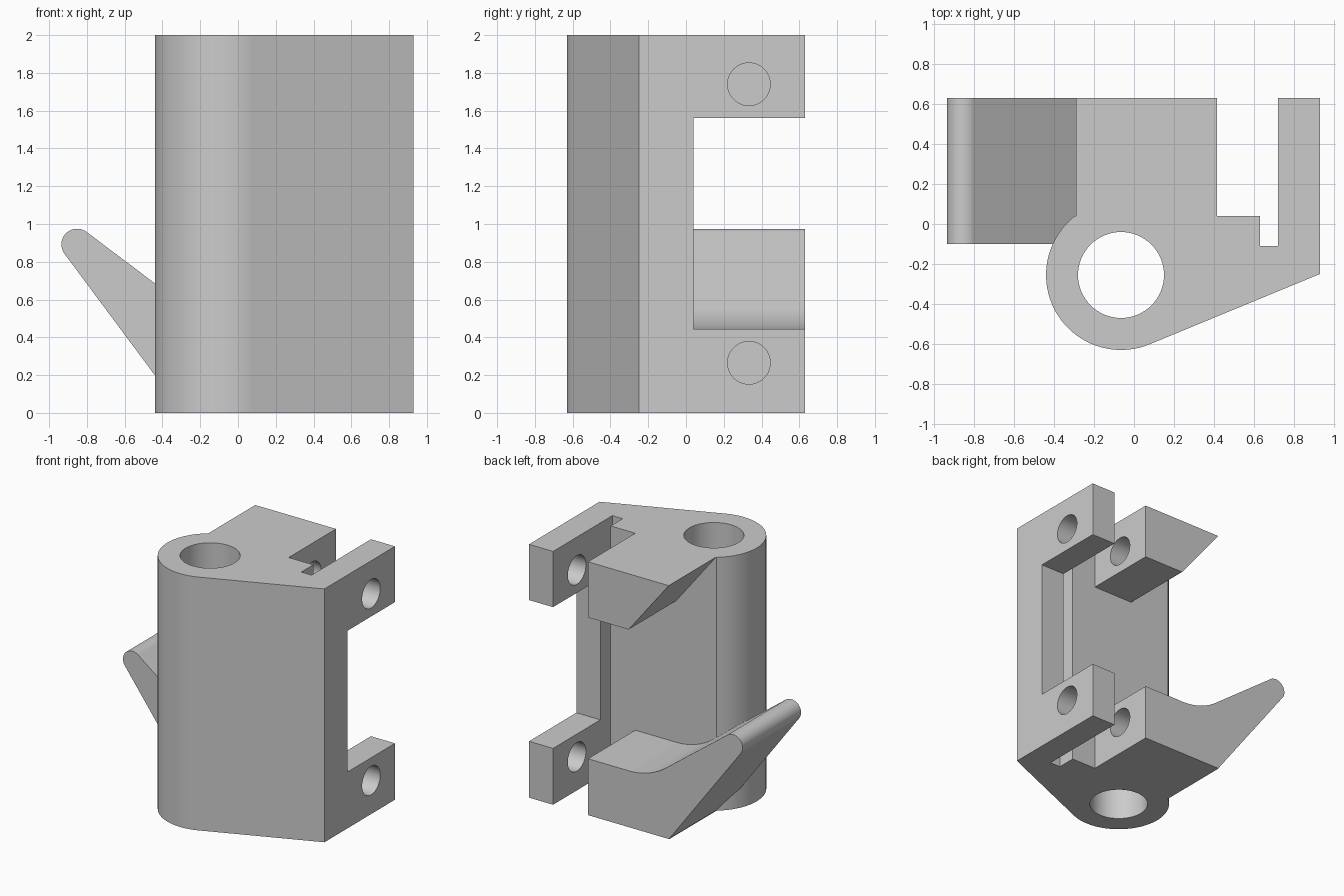
import bpy, bmesh
from math import radians, cos, sin, pi
from mathutils import Vector

if "Cube" in bpy.data.objects:
    bpy.data.objects.remove(bpy.data.objects["Cube"])

grey = bpy.data.materials.new("plain grey")
grey.use_nodes = True
colour = (0.6, 0.6, 0.6, 1)
grey.diffuse_color = colour
grey.node_tree.nodes["Principled BSDF"].inputs["Base Color"].default_value = colour


def arc(cx, cy, r, start, end, steps):
    """Points on an arc, angles in degrees."""
    angles = [radians(start + (end - start) * i / steps) for i in range(steps + 1)]
    return [(cx + r * cos(a), cy + r * sin(a)) for a in angles]


def prism(name, profile, axis, low, high):
    """Extrude a 2D profile along the x, y or z axis."""
    place = {"x": lambda a, b: (low, a, b),
             "y": lambda a, b: (a, low, b),
             "z": lambda a, b: (a, b, low)}[axis]
    step = Vector([(high - low) * (axis == c) for c in "xyz"])
    bm = bmesh.new()
    face = bm.faces.new([bm.verts.new(place(a, b)) for a, b in profile])
    out = bmesh.ops.extrude_face_region(bm, geom=[face], use_keep_orig=True)
    bmesh.ops.translate(bm, vec=step,
                        verts=[v for v in out["geom"] if isinstance(v, bmesh.types.BMVert)])
    bmesh.ops.recalc_face_normals(bm, faces=bm.faces)
    mesh = bpy.data.meshes.new(name)
    bm.to_mesh(mesh)
    bm.free()
    mesh.materials.append(grey)
    obj = bpy.data.objects.new(name, mesh)
    bpy.context.collection.objects.link(obj)
    return obj


def combine(target, tool, operation):
    """Apply a boolean and remove the helper."""
    mod = target.modifiers.new(operation, "BOOLEAN")
    mod.operation = operation
    mod.solver = "EXACT"
    mod.object = tool
    bpy.context.view_layer.objects.active = target
    bpy.ops.object.modifier_apply(modifier=mod.name)
    bpy.data.objects.remove(tool)


# Body: round barrel, tapered front, rear block and slotted side plate
BARREL = (-0.065, -0.255)
outline = arc(*BARREL, 0.375, 128, 292.4, 40) + [
    (0.93, -0.25), (0.93, 0.63), (0.72, 0.63), (0.72, -0.11), (0.63, -0.11),
    (0.63, 0.04), (0.415, 0.04), (0.415, 0.63), (-0.295, 0.63)]
body = prism("bracket_body", outline, "z", 0, 2)

# Rear window, sloping under the upper block
window = [(1.1, 0.445), (1.1, 1.56), (0.06, 1.56), (-0.37, 2.1), (-1, 2.1), (-1, 0.445)]
combine(body, prism("window_cutter", window, "y", 0.04, 0.8), "DIFFERENCE")

# Slanted hook with rounded tip and a filleted root
hook = ([(0.3, 0), (-0.292, 0)]
        + arc(-0.852, 0.892, 0.083, 216.87, 53.13, 20)
        + arc(0.06, 0.985, 0.54, 233.13, 270, 14)
        + [(0.3, 0.445)])
combine(body, prism("hook", hook, "y", -0.10, 0.63), "UNION")

# Vertical bore through the barrel
bore = arc(*BARREL, 0.215, 0, 360, 64)[:-1]
combine(body, prism("bore_cutter", bore, "z", -0.1, 2.1), "DIFFERENCE")

# Screw holes through the plate and into the blocks
for z in (0.265, 1.74):
    hole = arc(0.333, z, 0.113, 0, 360, 48)[:-1]
    combine(body, prism("screw_hole_cutter", hole, "x", 0.15, 1.1), "DIFFERENCE")

# Smooth the curves and keep the flats flat
bpy.ops.object.select_all(action="DESELECT")
body.select_set(True)
bpy.context.view_layer.objects.active = body
bpy.ops.object.shade_smooth_by_angle(angle=pi / 7)
flats = body.modifiers.new("flat_faces", "WEIGHTED_NORMAL")
flats.keep_sharp = True
